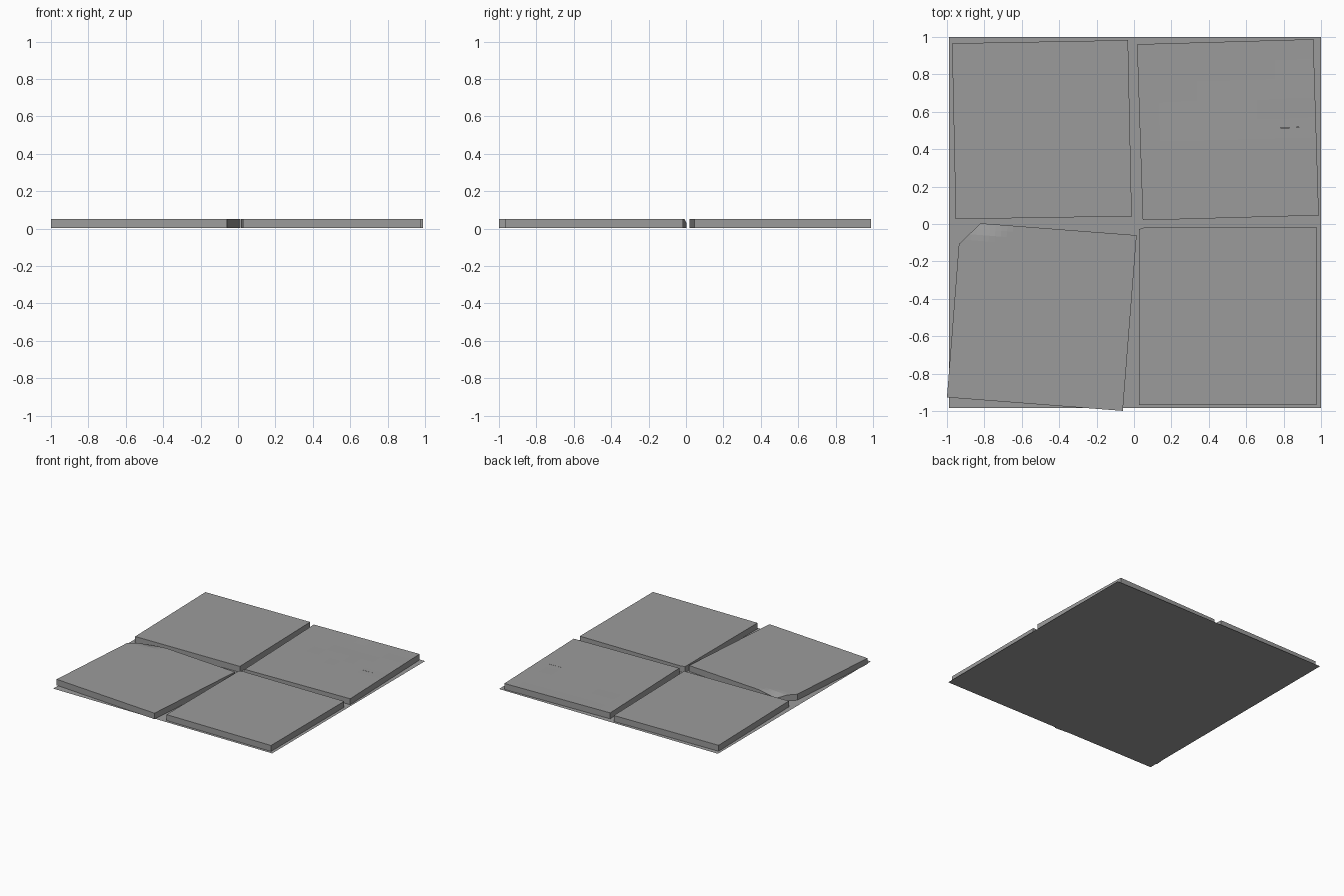
import bpy, bmesh, math, random
from mathutils import Vector

if "Cube" in bpy.data.objects:
    bpy.data.objects.remove(bpy.data.objects["Cube"])

random.seed(4)
TOP, BOTTOM = 0.052, 0.003

slate = bpy.data.materials.new("dark_grey")
slate.diffuse_color = (0.33, 0.33, 0.33, 1)
slate.use_nodes = True
slate.node_tree.nodes["Principled BSDF"].inputs["Base Color"].default_value = slate.diffuse_color


def finish(name, bm):
    bmesh.ops.recalc_face_normals(bm, faces=bm.faces)
    me = bpy.data.meshes.new(name)
    bm.to_mesh(me)
    bm.free()
    me.materials.append(slate)
    ob = bpy.data.objects.new(name, me)
    bpy.context.collection.objects.link(ob)
    return ob


def tile(name, corners, n=1, chip=None, relief=None):
    """Slab from four corners; chip = two points of a corner cut, relief = top height change."""
    bm = bmesh.new()
    a, b, c, d = [Vector((x, y, TOP)) for x, y in corners]
    grid = [[bm.verts.new(a.lerp(b, i / n).lerp(d.lerp(c, i / n), j / n))
             for i in range(n + 1)] for j in range(n + 1)]
    for j in range(n):
        for i in range(n):
            bm.faces.new((grid[j][i], grid[j][i + 1], grid[j + 1][i + 1], grid[j + 1][i]))
    if chip:
        p, q = [Vector((x, y, TOP)) for x, y in chip]
        t = q - p
        normal = Vector((t.y, -t.x, 0))
        if normal.dot((a + c) / 2 - p) > 0:
            normal = -normal
        bmesh.ops.bisect_plane(bm, geom=bm.verts[:] + bm.edges[:] + bm.faces[:],
                               plane_co=p, plane_no=normal, clear_outer=True)
    if relief:
        for v in bm.verts:
            v.co.z += relief(v.co.x, v.co.y)
    # side walls and underside
    rim = [e for e in bm.edges if e.is_boundary]
    wall = bmesh.ops.extrude_edge_only(bm, edges=rim)["geom"]
    for v in wall:
        if isinstance(v, bmesh.types.BMVert):
            v.co.z = BOTTOM
    bmesh.ops.holes_fill(bm, edges=[e for e in bm.edges if e.is_boundary], sides=0)
    return finish(name, bm)


def worn_corner(x, y):
    # dip along the edge beside the broken corner
    d = math.hypot((x + 0.82) / 0.17, (y - 0.005) / 0.075)
    return -0.024 * max(0, 1 - d) ** 1.2


def uneven(x, y):
    # faint dents toward the back edge
    return -random.uniform(0, 0.0015) if 0.15 < x < 0.9 and 0.5 < y < 0.95 else 0


# backing sheet
bm = bmesh.new()
bm.faces.new([bm.verts.new(v) for v in
              ((-0.99, -0.985, 0), (1, -0.985, 0), (1, 1, 0), (-0.99, 1, 0))])
finish("backing_sheet", bm)

# four loosely laid tiles
tile("tile_back_left", [(-0.953, 0.026), (-0.012, 0.041), (-0.032, 0.983), (-0.973, 0.966)])
cracked = tile("tile_back_right", [(0.047, 0.02), (0.988, 0.046), (0.959, 0.988), (0.016, 0.961)],
               n=9, relief=uneven)
tile("tile_front_right", [(0.027, -0.967), (0.977, -0.967), (0.977, -0.017), (0.027, -0.017)],
     chip=((0.027, -0.028), (0.06, -0.017)))
tile("tile_front_left", [(-1.0, -0.927), (-0.06, -0.999), (0.014, -0.06), (-0.927, 0.012)],
     n=30, chip=((-0.82, 0.004), (-0.937, -0.108)), relief=worn_corner)

# hairline crack cut
bm = bmesh.new()
bmesh.ops.create_cube(bm, size=1)
for v in bm.verts:
    v.co = (0.82 + v.co.x * 0.125, 0.515 + v.co.y * 0.0015 + v.co.x * 0.004, 0.055 + v.co.z * 0.03)
cutter = finish("crack_cutter", bm)
cutter.hide_render = True
cutter.hide_viewport = True
mod = cracked.modifiers.new("crack", "BOOLEAN")
mod.operation = "DIFFERENCE"
mod.object = cutter
